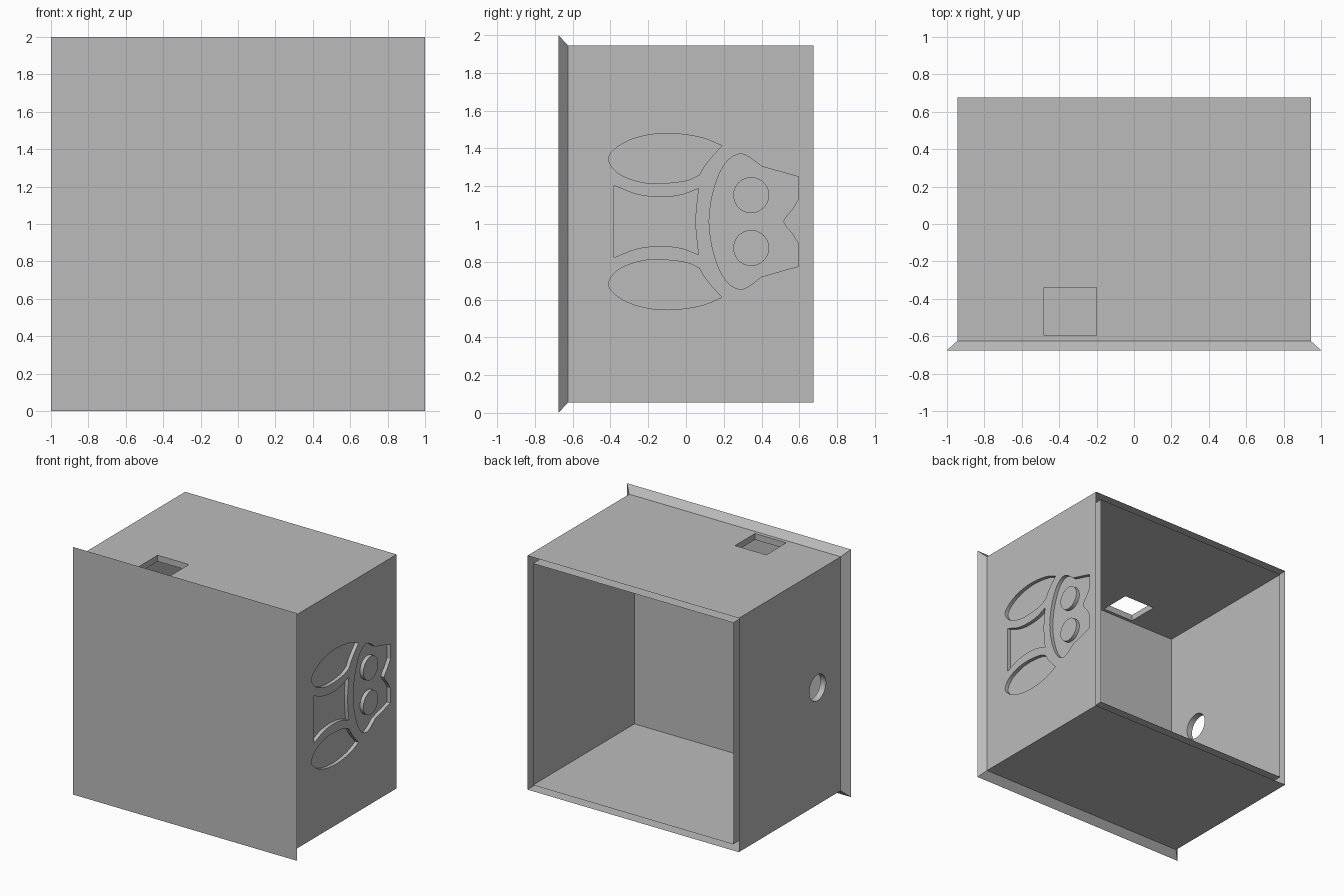
import bpy, bmesh, math
from mathutils import Vector

if "Cube" in bpy.data.objects:
    bpy.data.objects.remove(bpy.data.objects["Cube"], do_unlink=True)

MID = 1.0       # height of the box centre
OUT = 0.945     # half width of the body
INN = 0.895     # half width of the cavity
BACK = 0.675
OWL_Z = 1.013   # mirror height of the carved bird

grey = bpy.data.materials.new("plain_grey")
grey.use_nodes = True
colour = (0.5, 0.5, 0.5, 1)
grey.diffuse_color = colour
grey.node_tree.nodes["Principled BSDF"].inputs["Base Color"].default_value = colour


def loft(name, rings):
    """Closed solid through rings of equal point count."""
    bm = bmesh.new()
    loops = [[bm.verts.new(p) for p in ring] for ring in rings]
    n = len(loops[0])
    for a, b in zip(loops, loops[1:]):
        for i in range(n):
            j = (i + 1) % n
            bm.faces.new((a[i], a[j], b[j], b[i]))
    bm.faces.new(loops[0])
    bm.faces.new(loops[-1])
    bmesh.ops.recalc_face_normals(bm, faces=bm.faces)
    mesh = bpy.data.meshes.new(name)
    bm.to_mesh(mesh)
    bm.free()
    mesh.materials.append(grey)
    ob = bpy.data.objects.new(name, mesh)
    bpy.context.collection.objects.link(ob)
    return ob


def square(y, half):
    return [(sx * half, y, MID + sz * half)
            for sx, sz in ((-1, -1), (1, -1), (1, 1), (-1, 1))]


def side_prism(name, outline, x0, x1):
    """Extrude a (y, z) outline along x."""
    return loft(name, [[(x, y, z) for y, z in outline] for x in (x0, x1)])


def circle(y, z, r, n=40):
    return [(y + r * math.cos(math.tau * i / n), z + r * math.sin(math.tau * i / n))
            for i in range(n)]


def smooth(points, steps=6):
    """Rounded path through the points, without its last point."""
    p = [Vector(q) for q in points]
    p = [2 * p[0] - p[1]] + p + [2 * p[-1] - p[-2]]
    path = []
    for a, b, c, d in zip(p, p[1:], p[2:], p[3:]):
        for i in range(steps):
            t = i / steps
            q = 0.5 * (2 * b + (c - a) * t + (2 * a - 5 * b + 4 * c - d) * t * t
                       + (3 * b - a - 3 * c + d) * t ** 3)
            path.append((q.x, q.y))
    return path


def flip(outline):
    return [(y, 2 * OWL_Z - z) for y, z in reversed(outline)]


def cut(target, cutter):
    mod = target.modifiers.new("cut", "BOOLEAN")
    mod.operation = "DIFFERENCE"
    mod.solver = "EXACT"
    mod.object = cutter
    bpy.context.view_layer.objects.active = target
    bpy.ops.object.modifier_apply(modifier=mod.name)
    bpy.data.objects.remove(cutter, do_unlink=True)


# Box body with a bevelled front flange
box = loft("enclosure", [square(-BACK, 1), square(-0.625, OUT), square(BACK, OUT)])

# Cavity open at the back
cut(box, loft("cavity_cutter", [square(-0.62, INN), square(0.9, INN)]))

# Square window in the top wall
window = [(-0.48, -0.595), (-0.20, -0.595), (-0.20, -0.34), (-0.48, -0.34)]
cut(box, loft("window_cutter", [[(x, y, z) for x, y in window] for z in (1.8, 2.1)]))

# Round cable hole in the right wall
cut(box, side_prism("cable_hole_cutter", circle(-0.33, 1.0, 0.105), -1.1, -0.8))

# Bird carving in the left wall: wings, belly and head
wing = (smooth([(0.19, 1.415), (0.07, 1.46), (-0.1, 1.48), (-0.25, 1.46),
                (-0.36, 1.41), (-0.41, 1.345), (-0.36, 1.27), (-0.25, 1.225),
                (-0.14, 1.215), (0.0, 1.23), (0.07, 1.26)])
        + smooth([(0.07, 1.26), (0.10, 1.31), (0.14, 1.36), (0.19, 1.415)]))

belly_top = smooth([(0.065, 1.187), (-0.03, 1.153), (-0.14, 1.143),
                    (-0.26, 1.157), (-0.38, 1.203)]) + [(-0.38, 1.203)]
belly_side = smooth([(0.065, 2 * OWL_Z - 1.187), (0.05, OWL_Z), (0.065, 1.187)])
belly = belly_top + flip(belly_top)[:-1] + belly_side

head_half = (smooth([(0.122, OWL_Z), (0.135, 1.13), (0.17, 1.25), (0.22, 1.335),
                     (0.28, 1.37), (0.33, 1.357), (0.40, 1.305)])
             + [(0.40, 1.305), (0.595, 1.25)]
             + smooth([(0.595, 1.13), (0.56, 1.075), (0.53, 1.04), (0.515, OWL_Z)]))
head = head_half + [(0.515, OWL_Z)] + flip(head_half)[:-1]

FLOOR = 0.915
carvings = [side_prism("carving_cutter", shape, FLOOR, 1.1)
            for shape in (wing, flip(wing), belly)]
head_cutter = side_prism("head_cutter", head, FLOOR, 1.1)
for eye_z in (OWL_Z - 0.14, OWL_Z + 0.14):   # eyes stay standing
    cut(head_cutter, side_prism("eye_cutter", circle(0.345, eye_z, 0.095), 0.8, 1.2))
for cutter in carvings + [head_cutter]:
    cut(box, cutter)

# Open the rear rim between the inner and outer skins
bm = bmesh.new()
bm.from_mesh(box.data)
rim = [f for f in bm.faces if f.normal.y > 0.9 and f.calc_center_median().y > BACK - 0.01]
bmesh.ops.delete(bm, geom=rim, context="FACES")
bm.to_mesh(box.data)
bm.free()
